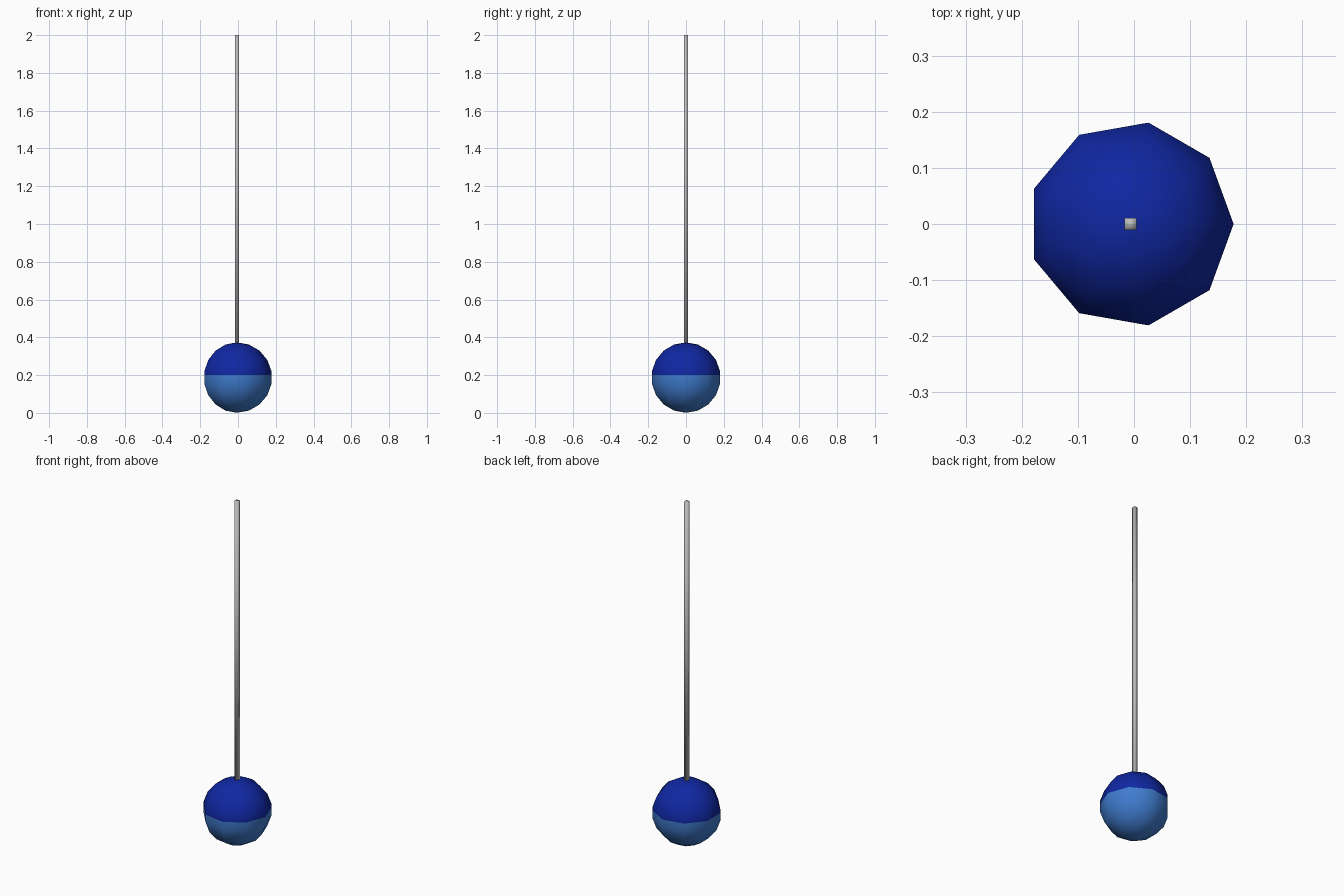
import bpy, bmesh, math

if "Cube" in bpy.data.objects:
    bpy.data.objects.remove(bpy.data.objects["Cube"])

SIDES, RINGS = 9, 9
R, CX, CZ, SEAM = 0.1863, -0.006, 0.187, 0.20


def material(name, rgb):
    m = bpy.data.materials.new(name)
    m.diffuse_color = (*rgb, 1.0)
    m.use_nodes = True
    m.node_tree.nodes["Principled BSDF"].inputs["Base Color"].default_value = m.diffuse_color
    return m


def finish(bm, name, mats):
    bmesh.ops.recalc_face_normals(bm, faces=bm.faces[:])
    for f in bm.faces:
        f.smooth = True
    me = bpy.data.meshes.new(name)
    bm.to_mesh(me)
    bm.free()
    ob = bpy.data.objects.new(name, me)
    bpy.context.collection.objects.link(ob)
    for m in mats:
        me.materials.append(m)
    return ob


dark = material("dark blue", (0.005, 0.02, 0.36))
light = material("light blue", (0.05, 0.20, 0.62))
grey = material("light grey", (0.5, 0.5, 0.5))

# Low-poly ball: nine sides, one corner pointing to +x
bm = bmesh.new()
top = bm.verts.new((CX, 0, CZ + R))
bottom = bm.verts.new((CX, 0, CZ - R))
rings = []
for j in range(1, RINGS):
    t = math.pi * j / RINGS
    rings.append([bm.verts.new((CX + R * math.sin(t) * math.cos(math.tau * i / SIDES),
                                R * math.sin(t) * math.sin(math.tau * i / SIDES),
                                CZ + R * math.cos(t))) for i in range(SIDES)])
for i in range(SIDES):
    k = (i + 1) % SIDES
    bm.faces.new((top, rings[0][i], rings[0][k]))
    bm.faces.new((bottom, rings[-1][k], rings[-1][i]))
    for a, b in zip(rings, rings[1:]):
        bm.faces.new((a[i], b[i], b[k], a[k]))
# Colour seam around the middle
bmesh.ops.bisect_plane(bm, geom=bm.verts[:] + bm.edges[:] + bm.faces[:],
                       plane_co=(0, 0, SEAM), plane_no=(0, 0, 1))
for f in bm.faces:
    f.material_index = 0 if f.calc_center_median().z > SEAM else 1
finish(bm, "ball", [dark, light])

# Thin square rod rising from the ball
bm = bmesh.new()
bmesh.ops.create_cube(bm, size=1)
z0, z1, w = 0.30, 2.0, 0.021
for v in bm.verts:
    v.co = (CX + v.co.x * w, v.co.y * w, z1 if v.co.z > 0 else z0)
finish(bm, "rod", [grey])
